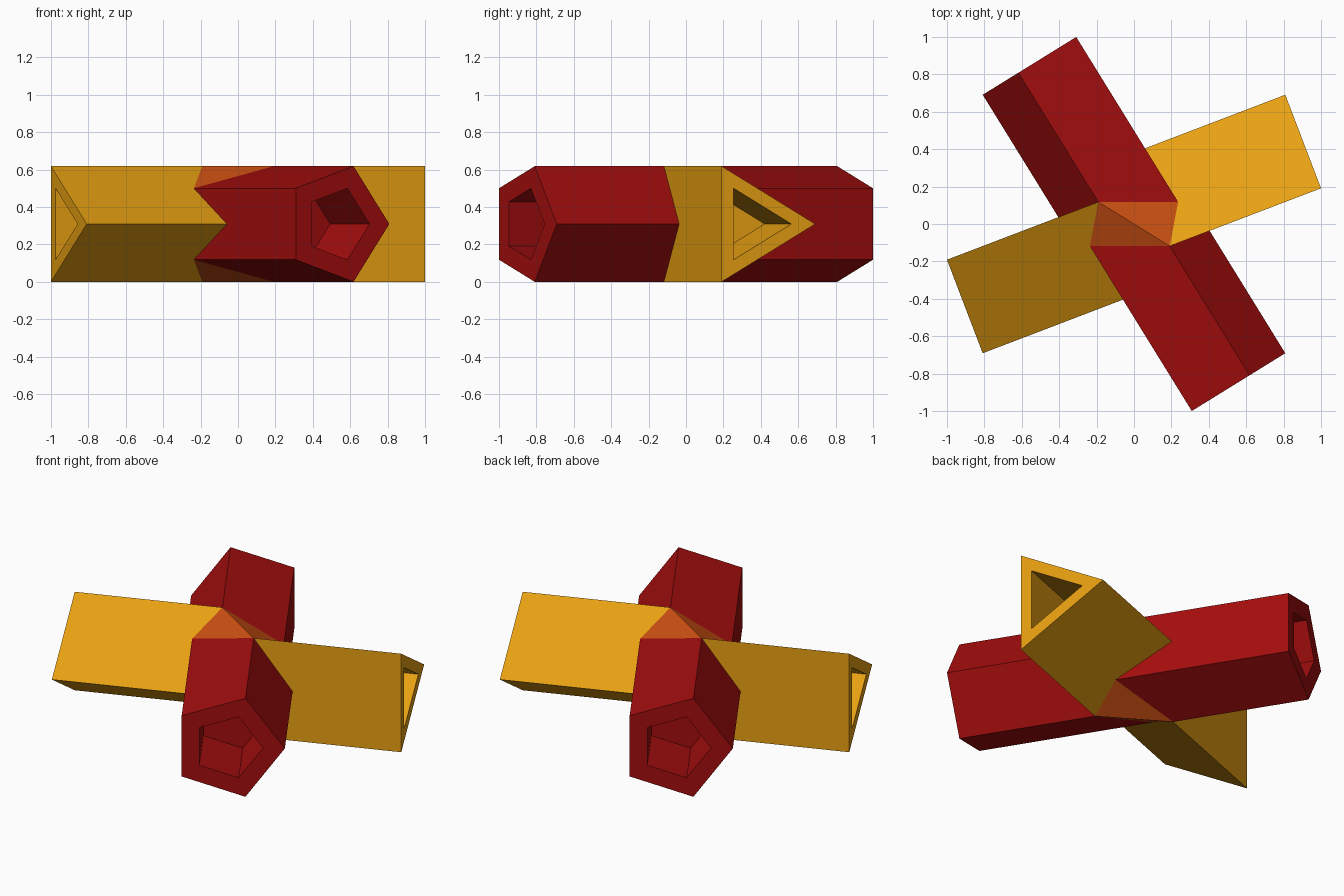
import bpy, bmesh
from math import sin, cos, pi, sqrt, radians
from mathutils import Vector

if "Cube" in bpy.data.objects:
    bpy.data.objects.remove(bpy.data.objects["Cube"])

PHI = (1 + sqrt(5)) / 2
H = 1 / PHI            # overall height
MID = H / 2
INSET = 1 / PHI        # socket size relative to the arm section
DEPTH = 0.40           # socket depth


def material(name, rgb):
    m = bpy.data.materials.new(name)
    m.diffuse_color = (*rgb, 1)
    m.use_nodes = True
    m.node_tree.nodes["Principled BSDF"].inputs["Base Color"].default_value = m.diffuse_color
    return m


def add_object(name, bm, mat):
    me = bpy.data.meshes.new(name)
    bm.to_mesh(me)
    bm.free()
    me.materials.append(mat)
    ob = bpy.data.objects.new(name, me)
    bpy.context.collection.objects.link(ob)


def arm(name, angle, radius, starts, length, mat):
    """Prism pointing outward at an angle, mitred at the root, socket in its end."""
    n = len(starts)
    d = Vector((cos(angle), sin(angle), 0))
    side = Vector((-sin(angle), cos(angle), 0))
    bm = bmesh.new()

    def ring(r, dist):
        return [bm.verts.new(d * dist[k] + side * (r * cos(2 * pi * k / n))
                             + Vector((0, 0, MID + r * sin(2 * pi * k / n))))
                for k in range(n)]

    rings = [ring(radius, starts),
             ring(radius, [length] * n),
             ring(radius * INSET, [length] * n),
             ring(radius * INSET, [length - DEPTH] * n)]
    for a, b in zip(rings, rings[1:]):
        for k in range(n):
            j = (k + 1) % n
            bm.faces.new((a[k], a[j], b[j], b[k]))
    bm.faces.new(rings[-1])
    add_object(name, bm, mat)


yellow = material("yellow", (0.80, 0.35, 0.006))
red = material("red", (0.37, 0.004, 0.004))
orange = material("orange", (0.60, 0.08, 0.006))

# Opposite pairs of triangular and pentagonal arms
for turn, tri_name, pent_name in ((0, "right_triangle_arm", "front_pentagon_arm"),
                                  (180, "left_triangle_arm", "back_pentagon_arm")):
    arm(tri_name, radians(20.905 + turn), H / sqrt(3),
        [0.17, 0.136, 0.136], 1.0023, yellow)
    arm(pent_name, radians(-58.283 + turn), MID / sin(radians(72)),
        [0.20, 0.2008, -0.0237, -0.0237, 0.2008], 1.013, red)

# Central hub closing the gap where the four arms meet
bm = bmesh.new()
for s in (1, -1):
    for up in (1, -1):
        bm.verts.new((0.191 * s, -0.118 * s, MID + up * MID))
        bm.verts.new((-0.236 * s, -0.118 * s, MID + up * 0.191))
bmesh.ops.convex_hull(bm, input=bm.verts)
bmesh.ops.recalc_face_normals(bm, faces=bm.faces)
add_object("center_hub", bm, orange)
